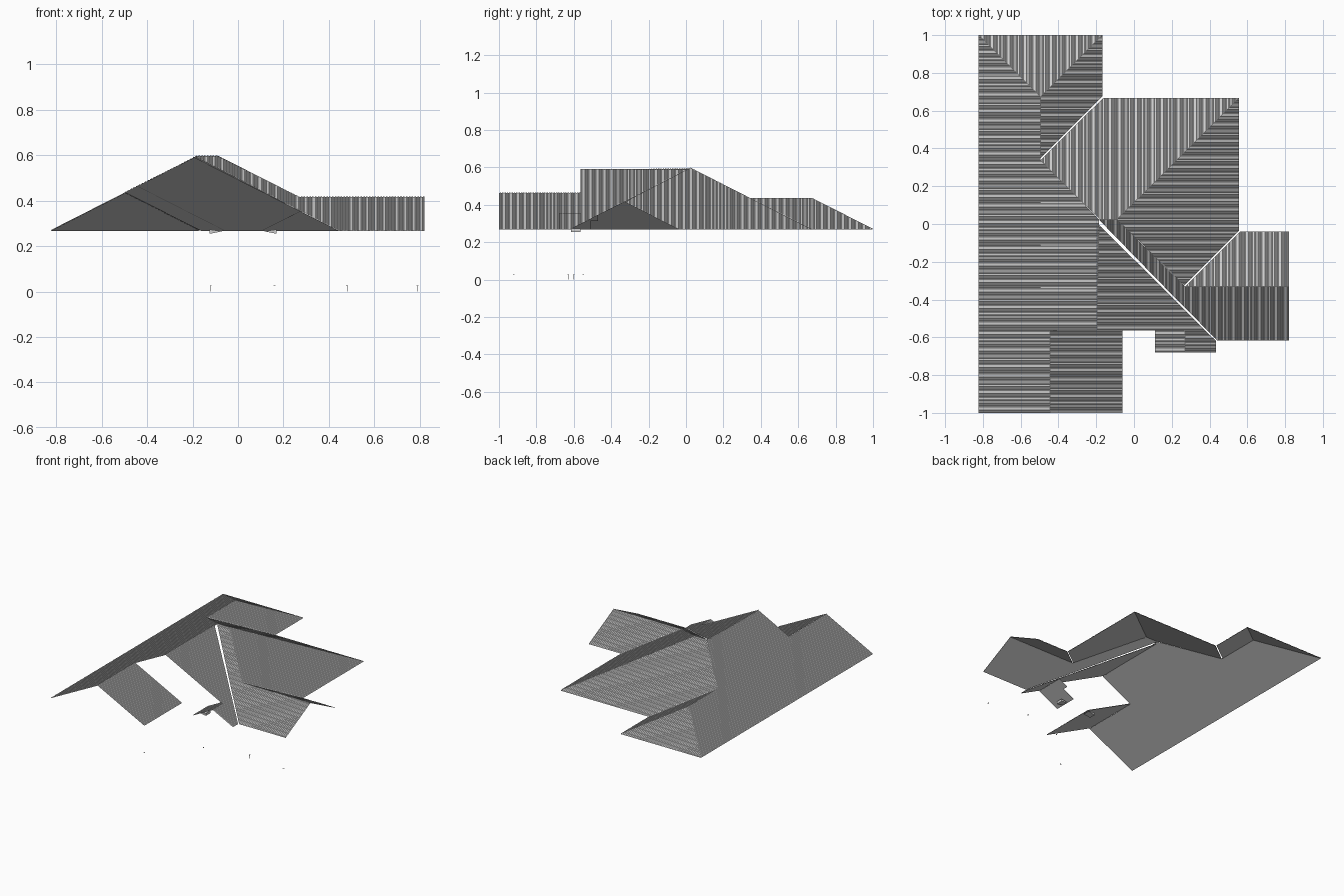
import bpy, bmesh, math
from mathutils import Vector

if "Cube" in bpy.data.objects:
    bpy.data.objects.remove(bpy.data.objects["Cube"])

EAVE, PITCH = 0.269, 0.508      # eave height, rise per unit run
RIB = 0.0125                    # rib spacing of the corrugated sheet
# one rib: (position along the spacing, lift)
PROFILE = [(0.0, 0.0), (0.3, 0.0), (0.45, 0.002), (0.85, 0.002)]


def finish(bm, name):
    bmesh.ops.remove_doubles(bm, verts=bm.verts, dist=1e-6)
    me = bpy.data.meshes.new(name)
    bm.to_mesh(me)
    bm.free()
    ob = bpy.data.objects.new(name, me)
    bpy.context.collection.objects.link(ob)
    return ob


def facet(name, up, eave, *pieces):
    """Ribbed slope rising toward `up` from the eave line; pieces are convex plans."""
    up = Vector((up[0], up[1], 0))
    along = Vector((up.y, -up.x, 0))
    e = eave * (up.x + up.y)

    def place(u, v, w):
        p = along * u + up * (v + e)
        return Vector((p.x, p.y, EAVE + PITCH * v + w))

    out = bmesh.new()
    for plan in pieces:
        pts = [Vector((x, y, 0)) for x, y in plan]
        us = [p.dot(along) for p in pts]
        vs = [p.dot(up) - e for p in pts]
        # flat underside
        f = out.faces.new([out.verts.new(place(u, v, -0.002)) for u, v in zip(us, vs)])
        f.normal_update()
        if f.normal.z > 0:
            f.normal_flip()
        # ribs running down the slope, over the bounding box
        bm = bmesh.new()
        strip = [((i + t) * RIB, w)
                 for i in range(math.floor(min(us) / RIB), math.ceil(max(us) / RIB) + 1)
                 for t, w in PROFILE]
        low = [bm.verts.new(place(u, min(vs), w)) for u, w in strip]
        top = [bm.verts.new(place(u, max(vs), w)) for u, w in strip]
        for k in range(len(strip) - 1):
            q = bm.faces.new((low[k], low[k + 1], top[k + 1], top[k]))
            q.normal_update()
            if q.normal.z < 0:
                q.normal_flip()
        # trim to the plan outline
        centre = sum(pts, Vector()) / len(pts)
        for a, b in zip(pts, pts[1:] + pts[:1]):
            n = Vector((b.y - a.y, a.x - b.x, 0)).normalized()
            if n.dot(centre - a) > 0:
                n = -n
            bmesh.ops.bisect_plane(
                bm, geom=bm.verts[:] + bm.edges[:] + bm.faces[:], dist=1e-6,
                plane_co=a, plane_no=n, clear_outer=True)
        tmp = bpy.data.meshes.new("tmp")
        bm.to_mesh(tmp)
        bm.free()
        out.from_mesh(tmp)
        bpy.data.meshes.remove(tmp)
    return finish(out, name)


E, W, N, S = (1, 0), (-1, 0), (0, 1), (0, -1)

# long west slope
facet("west_slope", E, -0.822,
      [(-.822, 1), (-.495, .673), (-.495, -1), (-.822, -1)],
      [(-.495, .34), (-.185, .025), (-.197, -.565), (-.495, -.565)],
      [(-.495, -.565), (-.445, -.565), (-.445, -1), (-.495, -1)])
# north wing
facet("north_hip", S, 1.0, [(-.822, 1), (-.168, 1), (-.495, .673)])
facet("north_wing_east_slope", W, -0.168,
      [(-.168, 1), (-.168, .675), (-.495, .348), (-.495, .673)])
# main hipped block
facet("main_north_slope", S, 0.668,
      [(-.163, .668), (.555, .668), (-.09, .024), (-.18, .024), (-.495, .337)])
facet("main_east_slope", W, 0.555,
      [(.555, .668), (.555, -.037), (.267, -.325), (-.09, .024)])
facet("main_south_slope", N, -0.617,
      [(-.187, .024), (-.09, .024), (.27, -.33), (.158, -.33)],
      [(.158, -.33), (.82, -.33), (.82, -.617), (.441, -.617)])
# east wing
facet("east_wing_north_slope", S, -0.041,
      [(.271, -.33), (.82, -.33), (.82, -.041), (.56, -.041)])
# south gable slope, running down to the porch
facet("south_east_slope", W, 0.435,
      [(-.197, .008), (.379, -.565), (-.197, -.565)],
      [(.27, -.565), (.379, -.565), (.435, -.62), (.435, -.68), (.27, -.68)])
# porch west slope, tucked under the gable slope
facet("porch_west_slope", E, 0.11,
      [(.11, -.68), (.20, -.68), (.20, -.51), (.11, -.51)],
      [(.20, -.68), (.27, -.68), (.27, -.47), (.20, -.47)])
# south wing
facet("south_wing_east_slope", W, -0.062,
      [(-.445, -1), (-.062, -1), (-.062, -.565), (-.445, -.565)])


# small wedge eave returns
def wedge(name, x, y, run, depth):
    bm = bmesh.new()
    prof = [(x, EAVE - .004), (x + run, EAVE + .004), (x + run, EAVE - .014),
            (x + run * .9, EAVE - .014)]
    f = bm.faces.new([bm.verts.new((px, y, pz)) for px, pz in prof])
    ext = bmesh.ops.extrude_face_region(bm, geom=[f])
    bmesh.ops.translate(bm, vec=(0, depth, 0),
                        verts=[g for g in ext["geom"] if isinstance(g, bmesh.types.BMVert)])
    bmesh.ops.recalc_face_normals(bm, faces=bm.faces)
    return finish(bm, name)


wedge("south_wing_eave_return", -.07, -.615, -.055, .05)
wedge("porch_eave_return", .115, -.615, .055, .05)

# tiny post footings near ground level: a small pad on a hair-thin pin
for i, (x, y) in enumerate([(-.12, -.92), (.16, -.63), (.48, -.55), (.79, -.60)]):
    bm = bmesh.new()
    for w, h, z in ((.008, .002, .025), (.001, .024, .012)):
        vs = bmesh.ops.create_cube(bm, size=1)["verts"]
        bmesh.ops.scale(bm, vec=(w, w, h), verts=vs)
        bmesh.ops.translate(bm, vec=(x, y, z), verts=vs)
    finish(bm, f"post_footing_{i + 1}")
